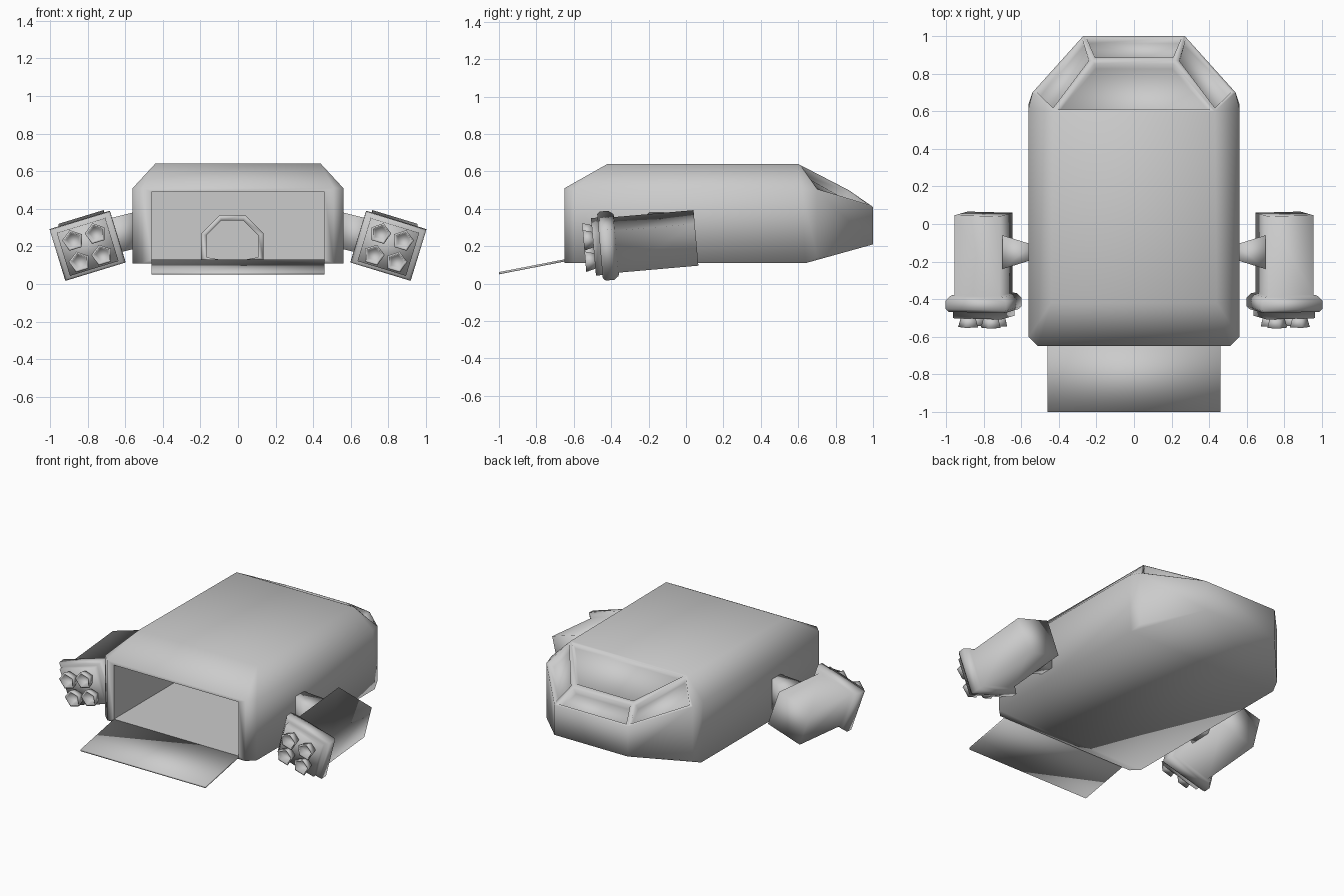
import bpy, bmesh
from math import sin, cos, pi, radians
from mathutils import Matrix, Vector

if "Cube" in bpy.data.objects:
    bpy.data.objects.remove(bpy.data.objects["Cube"], do_unlink=True)

grey = bpy.data.materials.new("plain_grey")
grey.use_nodes = True
colour = (0.6, 0.6, 0.6, 1)
grey.diffuse_color = colour
grey.node_tree.nodes["Principled BSDF"].inputs["Base Color"].default_value = colour


def finish(name, bm, matrix=Matrix()):
    bmesh.ops.recalc_face_normals(bm, faces=bm.faces)
    for f in bm.faces:
        f.smooth = True
    bm.transform(matrix)
    mesh = bpy.data.meshes.new(name)
    bm.to_mesh(mesh)
    bm.free()
    mesh.materials.append(grey)
    obj = bpy.data.objects.new(name, mesh)
    bpy.context.collection.objects.link(obj)
    return obj


def loft(name, rings, matrix=Matrix()):
    """Skin a list of equal point rings and cap both ends."""
    bm = bmesh.new()
    rows = [[bm.verts.new(p) for p in ring] for ring in rings]
    n = len(rows[0])
    for a, b in zip(rows, rows[1:]):
        for i in range(n):
            j = (i + 1) % n
            bm.faces.new((a[i], a[j], b[j], b[i]))
    bm.faces.new(rows[0])
    bm.faces.new(rows[-1])
    return finish(name, bm, matrix)


def rect(w, h, y):
    w, h = w / 2, h / 2
    return [(-w, y, -h), (w, y, -h), (w, y, h), (-w, y, h)]


def polygon(r, n, y, cx=0, cz=0, turn=0.0, floor=-9):
    angles = [turn + 2 * pi * i / n for i in range(n)]
    return [(cx + r * cos(a), y, max(cz + r * sin(a), floor)) for a in angles]


# Hull: named corner points on the +x half, mirrored to -x
points = {
    "rear_low": (0.51, -0.65, 0.11), "rear_top": (0.51, -0.65, 0.51),
    "side_low": (0.56, -0.60, 0.11), "side_top": (0.56, -0.60, 0.51),
    "roof_rear": (0.44, -0.42, 0.64), "roof_nose": (0.43, 0.60, 0.64),
    "shoulder": (0.56, 0.62, 0.51), "cheek": (0.54, 0.70, 0.50),
    "cheek_low": (0.54, 0.70, 0.14), "belly": (0.56, 0.64, 0.11),
    "brow": (0.22, 0.87, 0.50), "lip": (0.27, 1.00, 0.41),
    "chin": (0.27, 1.00, 0.21),
}
side_faces = [
    "rear_low side_low side_top rear_top",
    "rear_top side_top roof_rear",
    "side_low belly shoulder side_top",
    "side_top shoulder roof_nose roof_rear",
    "roof_nose shoulder cheek",
    "shoulder belly cheek_low cheek",
    "cheek cheek_low chin lip",
    "belly chin cheek_low",
    "roof_nose cheek lip brow",
]
# Faces that span both halves, given by their two edge points
span_faces = ["rear_low rear_top", "rear_top roof_rear", "roof_rear roof_nose",
              "roof_nose brow", "brow lip", "lip chin", "chin belly",
              "belly side_low", "side_low rear_low"]
bm = bmesh.new()
left = {k: bm.verts.new(p) for k, p in points.items()}
right = {k: bm.verts.new((-p[0], p[1], p[2])) for k, p in points.items()}
windows = []
for names in side_faces:
    for half in (left, right):
        face = bm.faces.new([half[k] for k in names.split()])
        if "brow" in names:
            windows.append(face)
for names in span_faces:
    a, b = names.split()
    face = bm.faces.new((left[a], left[b], right[b], right[a]))
    if "brow" in names:
        windows.append(face)
    if names == "rear_low rear_top":
        opening = face
bmesh.ops.recalc_face_normals(bm, faces=bm.faces)

# Cockpit windows: thin frames around sunken panes
bmesh.ops.inset_individual(bm, faces=windows, thickness=0.022)
bmesh.ops.inset_individual(bm, faces=windows, thickness=0.012, depth=-0.04)

# Cargo bay: rim, then a deep pocket
for y in (-0.65, 0.50):
    bmesh.ops.inset_individual(bm, faces=[opening], thickness=0.02)
    for v in opening.verts:
        v.co = (0.46 if v.co.x > 0 else -0.46, y, 0.49 if v.co.z > 0.3 else 0.13)
    for e in opening.edges:
        e.smooth = False
for e in bm.edges:
    if all(abs(abs(v.co.x) - 0.46) < 1e-4 for v in e.verts):
        e.smooth = False
finish("hull", bm)

# Round hatch on the bay's far wall, standing on the floor
hatch = [(0.18, 0.50), (0.18, 0.46), (0.15, 0.46), (0.15, 0.53)]
loft("bay_hatch", [polygon(r, 8, y, -0.03, 0.20, pi / 8, 0.128) for r, y in hatch])

# Loading ramp
loft("loading_ramp", [
    [(-0.46, y, z - 0.012), (0.46, y, z - 0.012), (0.46, y, z), (-0.46, y, z)]
    for y, z in ((-0.65, 0.13), (-1.0, 0.062))])

# Tilted side pods with their pylons and nozzle clusters
pod_rings = [(0.27, 0.24, -0.095), (0.27, 0.24, -0.06), (0.31, 0.265, -0.06),
             (0.335, 0.285, -0.045), (0.335, 0.285, 0.0), (0.29, 0.26, 0.025),
             (0.25, 0.235, 0.03), (0.25, 0.235, 0.455)]
nozzle = [(0.042, -0.09), (0.058, -0.145), (0.046, -0.145), (0.034, -0.105)]
for side, word in ((1, "left"), (-1, "right")):
    place = (Matrix.Translation((0.8 * side, -0.4, 0.205))
             @ Matrix.Rotation(radians(5), 4, "X")
             @ Matrix.Rotation(radians(17) * side, 4, "Y"))
    loft(word + "_pod", [rect(w, h, y) for w, h, y in pod_rings], place)
    for row in (-1, 1):
        for col in (-1, 1):
            loft(word + "_nozzle", [
                polygon(r, 5, y, 0.063 * col, 0.06 * row, pi / 2)
                for r, y in nozzle], place)
    # Pylon widens from the hull to the pod
    loft(word + "_pylon", [
        [(x * side, -0.15 - d, lo), (x * side, -0.15 + d, lo),
         (x * side, -0.15 + d, hi), (x * side, -0.15 - d, hi)]
        for x, d, lo, hi in ((0.54, 0.04, 0.19, 0.385), (0.70, 0.09, 0.15, 0.345))])
